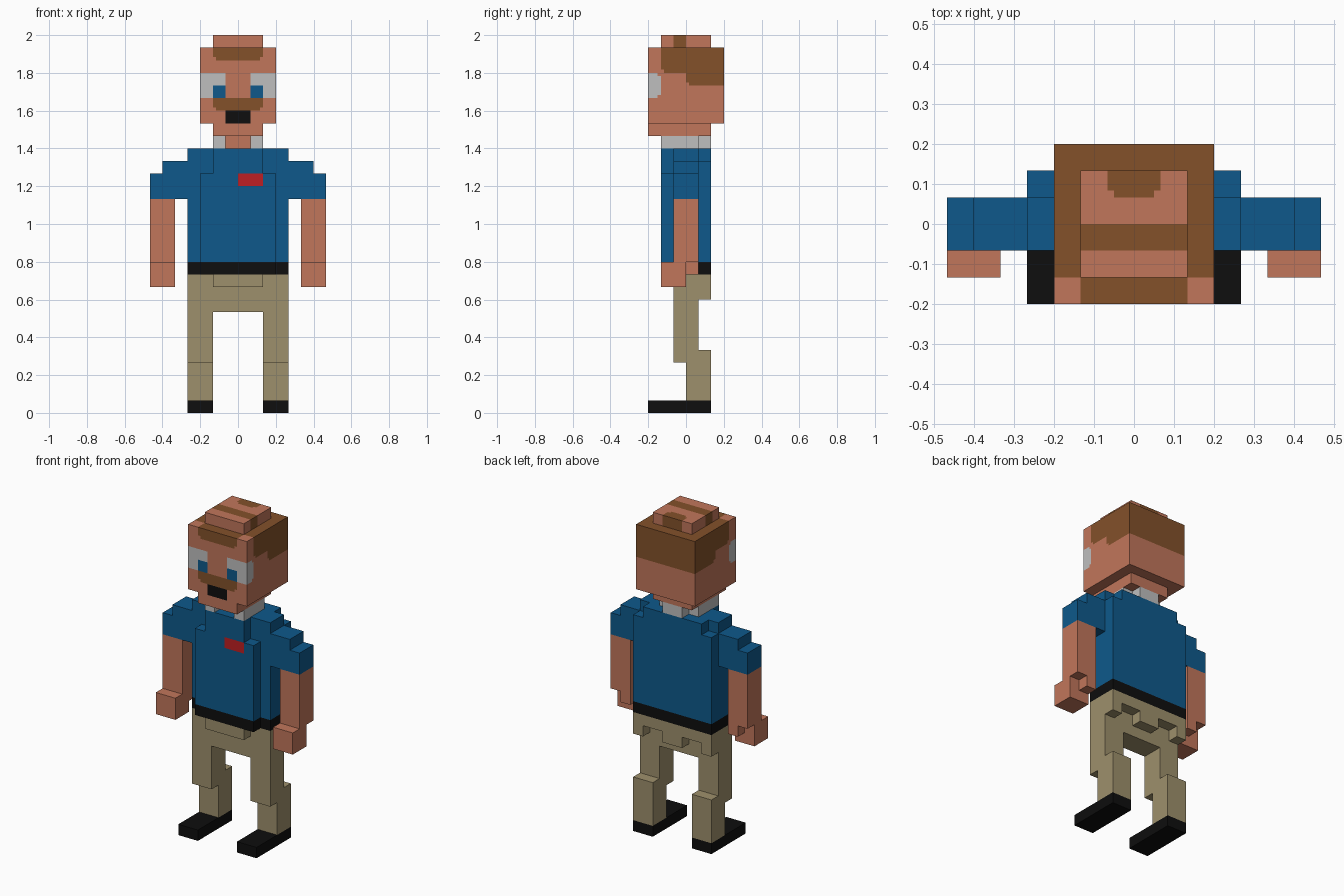
import bpy, bmesh, math

if "Cube" in bpy.data.objects:
    bpy.data.objects.remove(bpy.data.objects["Cube"], do_unlink=True)

UNIT = 2 / 30   # one block of the figure
SUB = 4         # paint cells per block

# Flat colours (sRGB 0-255, stored as linear)
COLORS = {
    "skin": (193, 118, 91), "shirt_blue": (14, 89, 139), "trouser_khaki": (158, 144, 108),
    "hair_brown": (131, 81, 42), "light_grey": (191, 191, 191),
    "black": (14, 14, 14), "badge_red": (191, 31, 35),
}


def linear(v):
    v /= 255
    return v / 12.92 if v <= 0.04045 else ((v + 0.055) / 1.055) ** 2.4


MATS = {}
for name, rgb in COLORS.items():
    m = bpy.data.materials.new(name)
    m.use_nodes = True
    col = (*[linear(c) for c in rgb], 1)
    m.diffuse_color = col
    bsdf = next(n for n in m.node_tree.nodes if n.type == 'BSDF_PRINCIPLED')
    bsdf.inputs["Base Color"].default_value = col
    bsdf.inputs["Roughness"].default_value = 0.9
    MATS[name] = m

solid = set()   # every filled block of the figure
parts = []      # (name, blocks, colours, paint rule)


def part(name, boxes, colors, paint=None):
    """Register a part made of boxes (x0, x1, y0, y1, z0, z1) in block units."""
    cells = {(x, y, z) for x0, x1, y0, y1, z0, z1 in boxes
             for x in range(x0, x1) for y in range(y0, y1) for z in range(z0, z1)} - solid
    solid.update(cells)
    parts.append((name, cells, colors, paint))


def pair(name, boxes, colors):
    """Register a left part and its mirror image."""
    part("left_" + name, boxes, colors)
    part("right_" + name, [(-b[1], -b[0], *b[2:]) for b in boxes], colors)


def patch(u, v, u0, u1, v0, v1, r=0.5):
    """Is the point inside a rectangle whose two low-v corners are rounded?"""
    if not (u0 < u < u1 and v0 < v < v1):
        return False
    du, dv = min(u - u0, u1 - u), v - v0
    return not (du < r and dv < r and math.hypot(r - du, r - dv) > r)


# Paint rules: block-unit position and face normal -> colour name
def paint_head(p, n):
    x, y, z = p
    if n[1] < 0:
        if patch(x, z, -2, 2, 28, 29) or patch(x, z, -2, 2, 24, 25):
            return "hair_brown"          # fringe and moustache
        if patch(x, z, -1, 1, 23, 24, 0.3):
            return "black"               # mouth
        if patch(abs(x), -z, 1, 2, -26, -25, 0.3):
            return "shirt_blue"          # pupils
        if 1 < abs(x) < 3 and 25 < z < 27:
            return "light_grey"          # eyes
    elif n[1] > 0:
        return "hair_brown" if z > 26 else "skin"
    elif n[0]:
        if patch(z, -y, 25, 27, 2, 3):
            return "light_grey"
        if patch(y, z, 0, 4, 26, 29) or patch(y, z, -2, 4, 27, 29):
            return "hair_brown"
    elif n[2] > 0 and (y > -2 or abs(x) < 2):
        return "hair_brown"
    return "skin"


def paint_crown(p, n):
    x, y, z = p
    if n[1] > 0:
        return "hair_brown" if abs(x) < 1 else "skin"
    if n[1] == 0 and (-1 < y < 0 or (n[2] > 0 and patch(x, y, -1, 1, 1, 2))):
        return "hair_brown"
    return "skin"


def paint_shirt(p, n):
    x, y, z = p
    badge = n[1] < 0 and y < -1.9 and patch(x, z, 0, 2, 18, 19, 0.3)
    return "badge_red" if badge else "shirt_blue"


# Legs
pair("shoe", [(2, 4, -3, 2, 0, 1)], ["black"])
pair("trouser_leg", [(2, 4, 0, 2, 1, 5), (2, 4, -1, 1, 4, 11)], ["trouser_khaki"])
part("trouser_hips", [
    (-2, 2, -1, 1, 8, 11), (-2, 2, -2, -1, 10, 11), (-4, 4, 1, 2, 10, 11),
    (-1, 1, 1, 2, 9, 10), (3, 4, 1, 2, 9, 10), (-4, -3, 1, 2, 9, 10)], ["trouser_khaki"])

# Torso
part("belt", [(-3, 3, -2, -1, 11, 12), (-4, 4, -1, 2, 11, 12)], ["black"])
part("shirt", [
    (-3, 3, -2, -1, 12, 19), (-2, 2, -2, -1, 19, 21), (-4, 4, -1, 1, 12, 21),
    (-4, 4, 1, 2, 12, 20), (-3, 3, 1, 2, 20, 21)], ["shirt_blue", "badge_red"], paint_shirt)

# Arms
pair("sleeve", [(4, 6, -1, 1, 17, 20), (6, 7, -1, 1, 17, 19)], ["shirt_blue"])
pair("forearm", [(5, 7, -1, 1, 12, 17)], ["skin"])
pair("hand", [(5, 7, -2, 0, 10, 12), (5, 6, 0, 1, 11, 12)], ["skin"])

# Neck and head
part("neck", [(-1, 1, -1, 1, 21, 22)], ["skin"])
part("collar", [(1, 2, -2, 1, 21, 22), (-2, -1, -2, 1, 21, 22), (-1, 1, 1, 2, 21, 22)],
     ["light_grey"])
part("jaw", [(-2, 2, -3, 2, 22, 23)], ["skin"])
part("head", [(-3, 3, -3, 3, 23, 29)],
     ["skin", "hair_brown", "light_grey", "shirt_blue", "black"], paint_head)
part("crown", [(-2, 2, -2, 2, 29, 30)], ["skin", "hair_brown"], paint_crown)


def build(name, cells, colors, paint):
    """Skin the exposed block sides, paint them and merge flat regions."""
    bm = bmesh.new()
    verts = {}
    sub = SUB if paint else 1

    def vert(co):
        key = tuple(round(c * sub) for c in co)
        if key not in verts:
            verts[key] = bm.verts.new([c * UNIT for c in co])
        return verts[key]

    for cell in sorted(cells):
        for a in range(3):
            b, c = (a + 1) % 3, (a + 2) % 3
            for s in (-1, 1):
                n = [0, 0, 0]
                n[a] = s
                if tuple(cell[k] + n[k] for k in range(3)) in solid:
                    continue

                def point(u, v):
                    p = list(cell)
                    p[a] += s > 0
                    p[b] += u / sub
                    p[c] += v / sub
                    return p

                for i in range(sub):
                    for j in range(sub):
                        quad = [(i, j), (i + 1, j), (i + 1, j + 1), (i, j + 1)][::s]
                        f = bm.faces.new([vert(point(*q)) for q in quad])
                        if paint:
                            f.material_index = colors.index(paint(point(i + 0.5, j + 0.5), n))
    bmesh.ops.dissolve_limit(bm, angle_limit=0.01, verts=bm.verts[:], edges=bm.edges[:],
                             delimit={'MATERIAL'})
    me = bpy.data.meshes.new(name)
    bm.to_mesh(me)
    bm.free()
    for col in colors:
        me.materials.append(MATS[col])
    bpy.context.collection.objects.link(bpy.data.objects.new(name, me))


for p in parts:
    build(*p)
